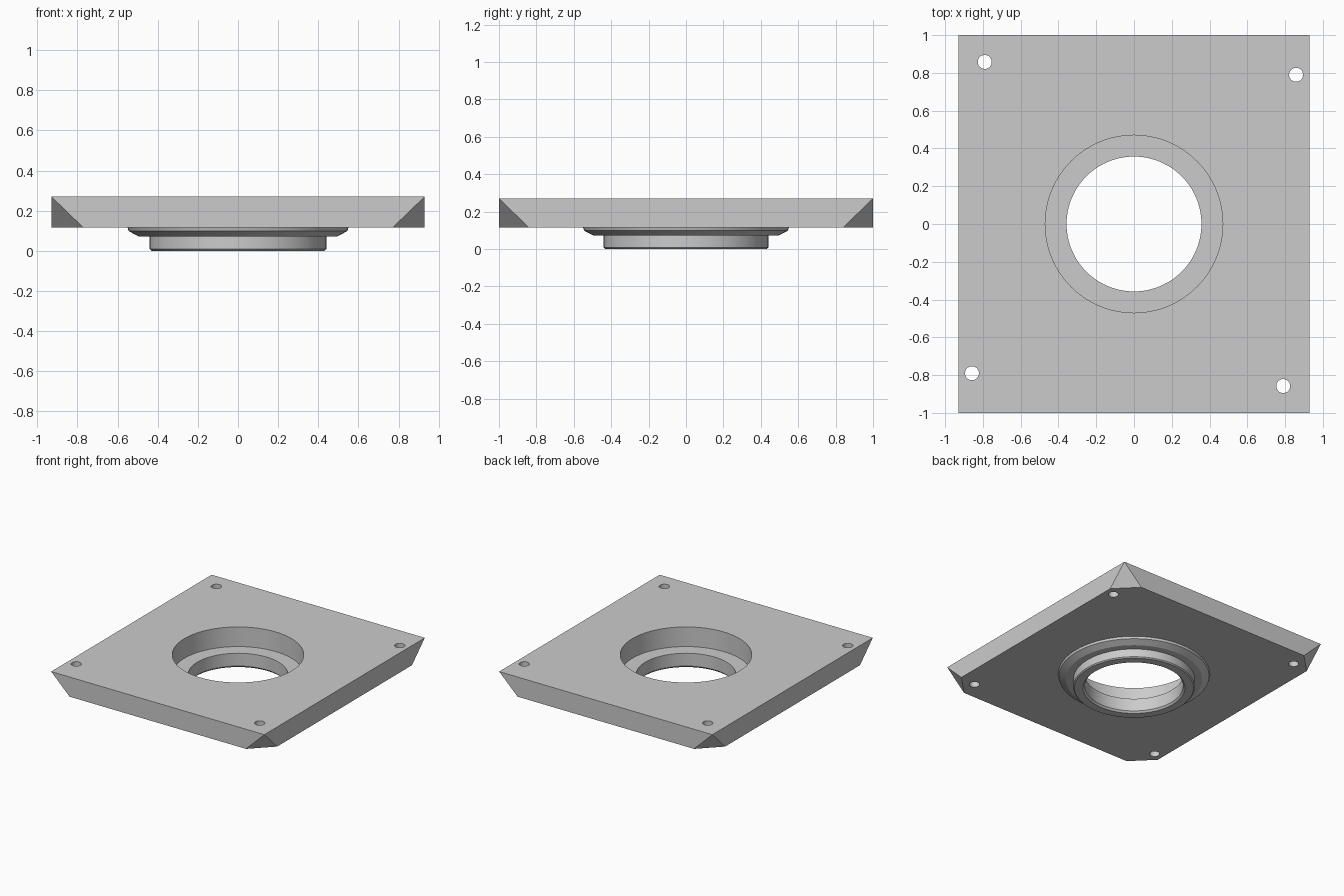
import bpy, bmesh, math
from mathutils import Matrix, Vector

default = bpy.data.objects.get("Cube")
if default:
    bpy.data.objects.remove(default, do_unlink=True)

metal = bpy.data.materials.new("plain grey")
metal.use_nodes = True
GREY = (0.6, 0.6, 0.6, 1)
metal.diffuse_color = GREY
metal.node_tree.nodes["Principled BSDF"].inputs["Base Color"].default_value = GREY

HALF_X, HALF_Y = 0.93, 1.0
BOTTOM, TOP = 0.115, 0.27
CORNER = 0.16
BORE = 0.47


def add_object(name, bm):
    bmesh.ops.recalc_face_normals(bm, faces=bm.faces)
    mesh = bpy.data.meshes.new(name)
    bm.to_mesh(mesh)
    bm.free()
    mesh.materials.append(metal)
    obj = bpy.data.objects.new(name, mesh)
    bpy.context.collection.objects.link(obj)
    return obj


def smooth(obj):
    bpy.ops.object.select_all(action='DESELECT')
    obj.select_set(True)
    bpy.context.view_layer.objects.active = obj
    bpy.ops.object.shade_smooth_by_angle(angle=math.radians(20))


# Plate: square corners on top, sloped away to clipped corners below
bm = bmesh.new()
for sx in (-1, 1):
    for sy in (-1, 1):
        bm.verts.new((sx * HALF_X, sy * HALF_Y, TOP))
        bm.verts.new((sx * (HALF_X - CORNER), sy * HALF_Y, BOTTOM))
        bm.verts.new((sx * HALF_X, sy * (HALF_Y - CORNER), BOTTOM))
bmesh.ops.convex_hull(bm, input=bm.verts)
bmesh.ops.dissolve_limit(bm, angle_limit=0.01, verts=bm.verts, edges=bm.edges)
plate = add_object("mounting_plate", bm)

# Cutter: central bore and four screw holes
bm = bmesh.new()
holes = [(0, 0, BORE, 96)]
for s in (-1, 1):
    holes.append((s * 0.79, -s * 0.858, 0.037, 32))
    holes.append((s * 0.858, s * 0.79, 0.037, 32))
for x, y, radius, sides in holes:
    bmesh.ops.create_cone(bm, cap_ends=True, segments=sides, radius1=radius,
                          radius2=radius, depth=1,
                          matrix=Matrix.Translation((x, y, 0.2)))
cutter = add_object("hole_cutter", bm)
cutter.hide_render = True

cut = plate.modifiers.new("holes", 'BOOLEAN')
cut.operation = 'DIFFERENCE'
cut.solver = 'EXACT'
cut.object = cutter
bpy.context.view_layer.objects.active = plate
bpy.ops.object.modifier_apply(modifier=cut.name)
bpy.data.objects.remove(cutter, do_unlink=True)
smooth(plate)

# Collar: turned ring with a seat ledge, bevelled flange and short neck
profile = [(0.357, BOTTOM), (0.357, 0.014), (0.37, 0), (0.432, 0), (0.44, 0.008),
           (0.44, 0.072), (0.495, 0.072), (0.545, 0.098), (0.55, BOTTOM)]
bm = bmesh.new()
ring = [bm.verts.new((r, 0, z)) for r, z in profile]
edges = [bm.edges.new((ring[i - 1], ring[i])) for i in range(len(ring))]
bmesh.ops.spin(bm, geom=ring + edges, cent=Vector(), axis=(0, 0, 1),
               angle=math.tau, steps=96)
bmesh.ops.remove_doubles(bm, verts=bm.verts, dist=0.0005)
collar = add_object("stepped_collar", bm)
smooth(collar)
